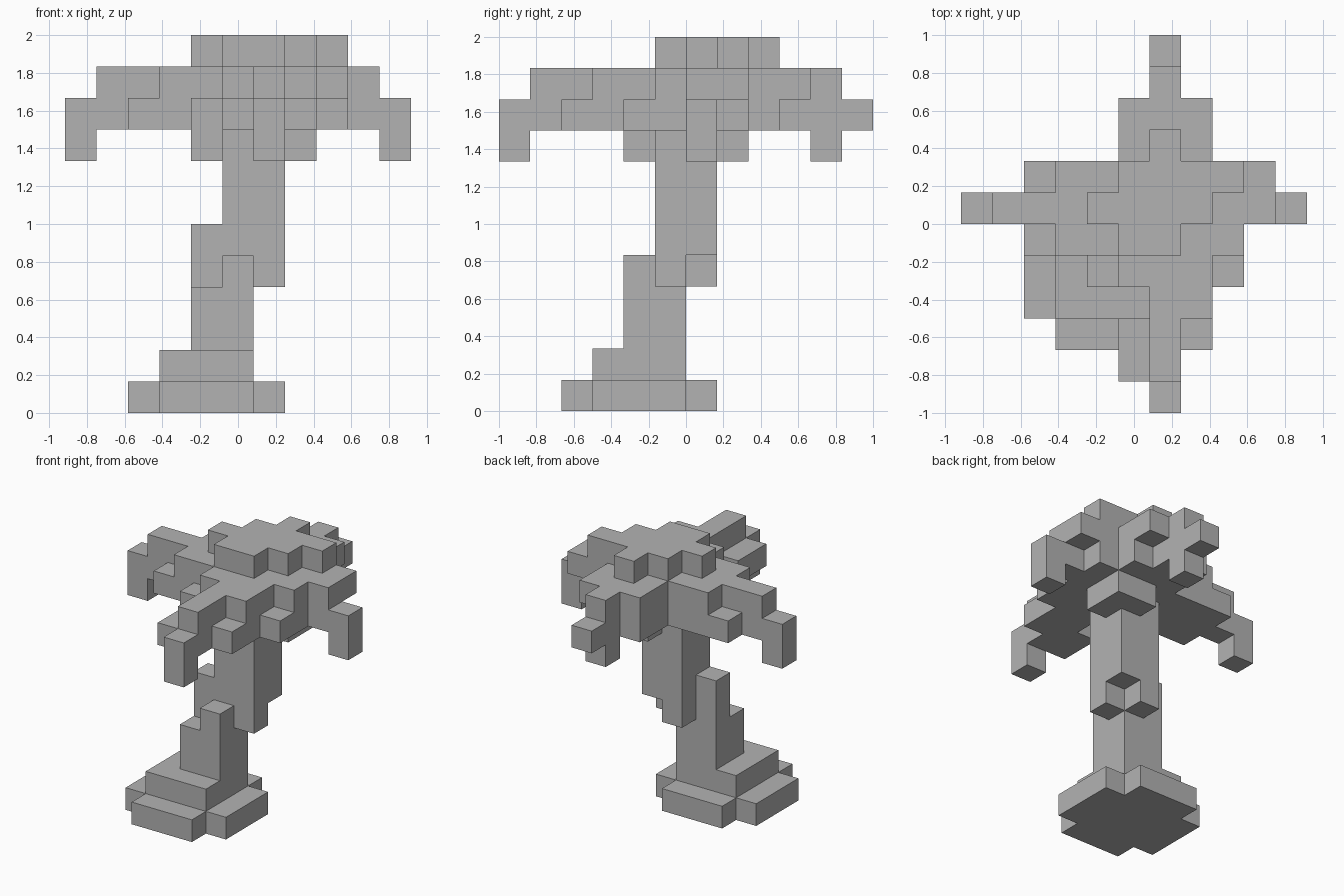
import bpy, bmesh
from mathutils import Vector
from itertools import product

cube = bpy.data.objects.get("Cube")
if cube:
    bpy.data.objects.remove(cube, do_unlink=True)

UNIT = 1 / 6
ORIGIN = Vector((-5.5, -6, 0))
DROOP, LOW, HIGH, TOP = range(8, 12)    # crown levels, in units above the ground

grey = bpy.data.materials.new("plain_grey")
grey.use_nodes = True
grey.diffuse_color = (0.45, 0.45, 0.45, 1)
shader = next(n for n in grey.node_tree.nodes if n.type == 'BSDF_PRINCIPLED')
shader.inputs["Base Color"].default_value = grey.diffuse_color

parts = {}
solid = set()


def add_part(name, cells):
    """Register the unit cells of a part, leaving out those already taken."""
    parts[name] = cells - solid
    solid.update(cells)


def disc(x, y, z, reach):
    """Blocky disc around a cell: 2 is a plus, 3 a square, 6 a clipped square."""
    span = range(-2, 3)
    return {(x + i, y + j, z) for i, j in product(span, span) if i * i + j * j < reach}


def column(corner, bottom, top):
    """Two by two column on the diagonal the trunk leans along."""
    side = range(corner, corner + 2)
    return set(product(side, side, range(bottom, top)))


def frond(name, dx, dy, length, wide, leaflets, droop=1):
    """Spine with broad shoulders, a hanging tip and single leaflets."""
    cells = set(leaflets)
    cells |= set(product(range(length + 1), [0], (LOW, HIGH)))
    cells |= set(product(range(1, wide + 1), (-1, 1), (LOW, HIGH)))
    cells |= {(length + 1, 0, LOW), (length + droop, 0, DROOP)}
    add_part(name, {(6 + out * dx - side * dy, 6 + out * dy + side * dx, z)
                    for out, side, z in cells})


def build(name, cells):
    """Skin the cells with only their outward faces, then join flat areas."""
    bm = bmesh.new()
    for cell, axis, side in product(cells, range(3), (-1, 1)):
        step, u, v = Vector(), Vector(), Vector()
        step[axis] = side
        if tuple(int(c + s) for c, s in zip(cell, step)) in solid:
            continue
        u[(axis + 1) % 3] = 0.5
        v[(axis + 2) % 3] = side / 2
        middle = Vector(cell) + Vector((0.5, 0.5, 0.5)) + step / 2 + ORIGIN
        corners = (middle - u - v, middle + u - v, middle + u + v, middle - u + v)
        bm.faces.new([bm.verts.new(p * UNIT) for p in corners])
    bmesh.ops.remove_doubles(bm, verts=bm.verts[:], dist=UNIT / 100)
    bmesh.ops.dissolve_limit(bm, angle_limit=0.01, verts=bm.verts[:], edges=bm.edges[:])
    mesh = bpy.data.meshes.new(name)
    bm.to_mesh(mesh)
    bm.free()
    mesh.materials.append(grey)
    bpy.context.collection.objects.link(bpy.data.objects.new(name, mesh))


# Stepped mound
add_part("base", disc(4, 4, 0, 6) | disc(4, 4, 1, 3))

# Trunk shifting diagonally as it rises, with a stub beside the joint
add_part("lower_trunk", column(4, 2, 4))
add_part("trunk_joint", disc(5, 5, 4, 2) | {(4, 5, 5)})
add_part("upper_trunk", column(5, 5, LOW) | column(6, DROOP, LOW))

# Four fronds; leaflets are given as distance outwards, sideways step, level
frond("right_frond", -1, 0, 5, 3, [(4, 1, LOW), (4, -1, LOW)])
frond("left_frond", 1, 0, 3, 2, [(3, 1, HIGH)])
frond("back_frond", 0, 1, 4, 2,
      [(3, 1, LOW), (3, 1, HIGH), (3, -1, HIGH)], droop=0)
frond("front_frond", 0, -1, 5, 2,
      [(3, 1, LOW), (3, 1, HIGH), (4, 1, LOW), (4, -1, LOW), (5, -1, LOW),
       (2, 2, LOW), (2, -2, LOW), (2, -2, DROOP)])

# Raised cap made of two overlapping pluses and three corner cells
add_part("crown_cap", disc(6, 7, TOP, 2) | disc(5, 6, TOP, 2)
         | {(8, 7, TOP), (7, 6, TOP), (6, 5, TOP)})

for name, cells in parts.items():
    build(name, cells)
